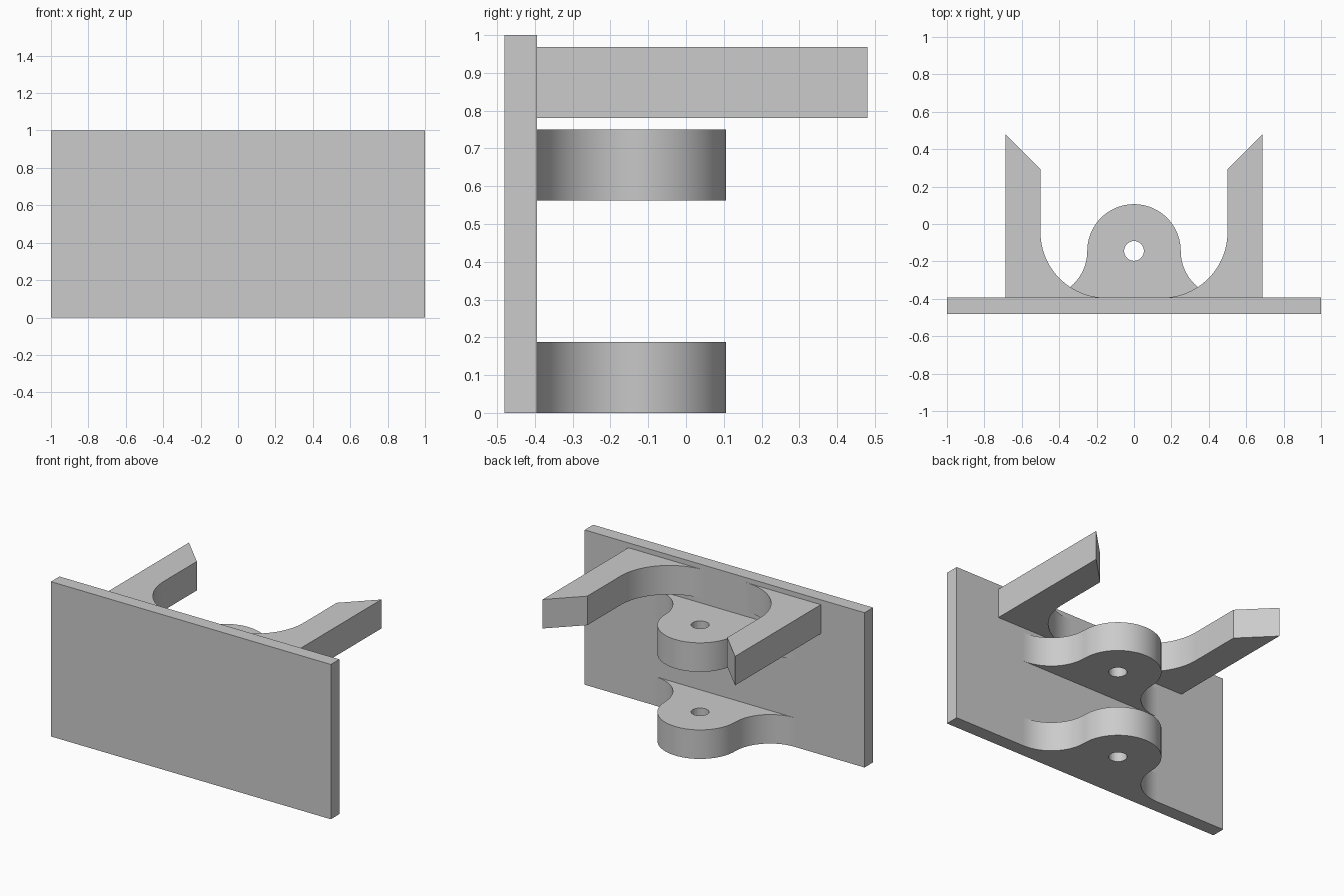
import bpy
import bmesh
from math import cos, sin, radians

cube = bpy.data.objects.get("Cube")
if cube:
    bpy.data.objects.remove(cube, do_unlink=True)

GREY = (0.6, 0.6, 0.6, 1.0)
grey = bpy.data.materials.new("light grey")
grey.use_nodes = True
grey.diffuse_color = GREY
grey.node_tree.nodes["Principled BSDF"].inputs["Base Color"].default_value = GREY

WALL = -0.394      # back surface of the plate
TIP = 0.481        # far end of the arms
THICK = 0.1875     # height of arms and lugs


def arc(cx, cy, r, start, end, steps=24):
    angles = [radians(start + (end - start) * i / steps) for i in range(steps + 1)]
    return [(cx + r * cos(a), cy + r * sin(a)) for a in angles]


def prism(name, outline, bottom, height):
    """Extrude a flat outline upward into a closed solid."""
    bm = bmesh.new()
    face = bm.faces.new([bm.verts.new((x, y, bottom)) for x, y in outline])
    top = bmesh.ops.extrude_face_region(bm, geom=[face])
    verts = [v for v in top["geom"] if isinstance(v, bmesh.types.BMVert)]
    bmesh.ops.translate(bm, verts=verts, vec=(0, 0, height))
    bmesh.ops.recalc_face_normals(bm, faces=bm.faces)
    mesh = bpy.data.meshes.new(name)
    bm.to_mesh(mesh)
    bm.free()
    mesh.materials.append(grey)
    obj = bpy.data.objects.new(name, mesh)
    bpy.context.collection.objects.link(obj)
    return obj


def smooth(obj):
    bpy.ops.object.select_all(action='DESELECT')
    obj.select_set(True)
    bpy.context.view_layer.objects.active = obj
    bpy.ops.object.shade_smooth_by_angle(angle=radians(30))


# Upright mounting plate
prism("mounting_plate", [(-1, -TIP), (1, -TIP), (1, WALL), (-1, WALL)], 0, 1)

# Arms with mitred tips and a rounded inner root
ROOT = 0.35
left = [(0.6875, WALL), (0.6875, TIP), (0.5, TIP - THICK)]
left += arc(0.5 - ROOT, WALL + ROOT, ROOT, 0, -90)
for name, side in (("left_arm", 1), ("right_arm", -1)):
    smooth(prism(name, [(side * x, y) for x, y in left], 0.781, THICK))

# Lugs: rounded nose flaring into the plate, with a pin hole
R = 0.25
CY = WALL + R
lug = arc(2 * R, CY, R, 270, 180) + arc(0, CY, R, 0, 180, 48)[1:]
lug += arc(-2 * R, CY, R, 0, -90)[1:]
for name, bottom in (("lower_lug", 0), ("upper_lug", 0.5625)):
    obj = prism(name, lug, bottom, THICK)
    cutter = prism(name + "_hole_cutter", arc(0, CY, 0.053, 0, 360, 32)[:-1],
                   bottom - 0.1, THICK + 0.2)
    cutter.hide_render = True
    cutter.hide_viewport = True
    cutter.display_type = 'WIRE'
    smooth(obj)
    cut = obj.modifiers.new("pin_hole", 'BOOLEAN')
    cut.operation = 'DIFFERENCE'
    cut.solver = 'EXACT'
    cut.object = cutter
